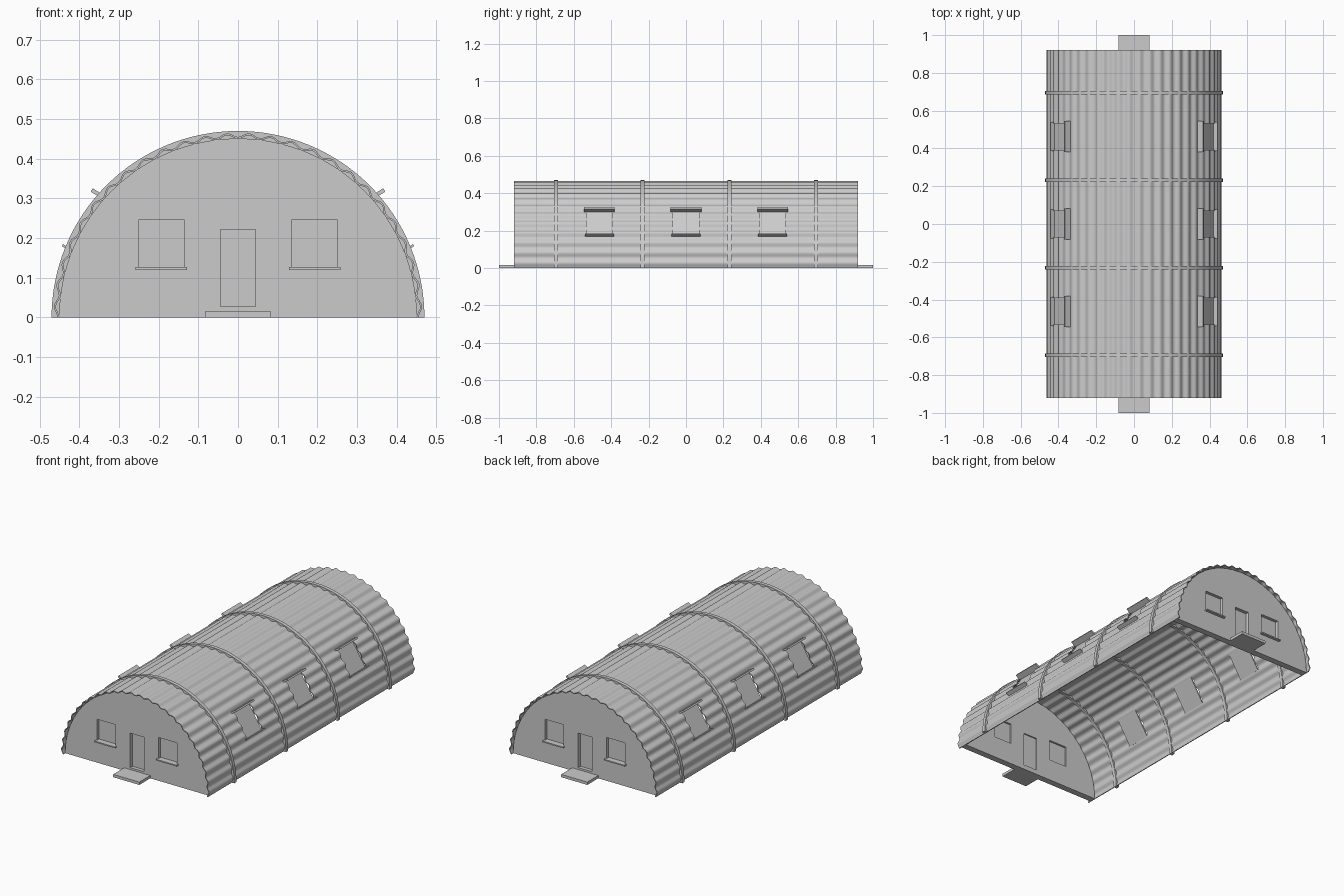
import bpy, bmesh, math
from mathutils import Matrix

if "Cube" in bpy.data.objects:
    bpy.data.objects.remove(bpy.data.objects["Cube"])

WAVES = 26
HALF = 0.92
WALL_OUT, WALL_IN = 0.902, 0.865
TILT = math.radians(32)


def make_object(name, bm):
    bmesh.ops.recalc_face_normals(bm, faces=bm.faces)
    me = bpy.data.meshes.new(name)
    bm.to_mesh(me)
    bm.free()
    ob = bpy.data.objects.new(name, me)
    bpy.context.collection.objects.link(ob)
    return ob


def boxes(name, specs):
    """Each spec: (x0, x1, y0, y1, z0, z1, angle about y)."""
    bm = bmesh.new()
    for x0, x1, y0, y1, z0, z1, ang in specs:
        m = (Matrix.Rotation(-ang, 4, 'Y')
             @ Matrix.Translation(((x0 + x1) / 2, (y0 + y1) / 2, (z0 + z1) / 2))
             @ Matrix.Diagonal((abs(x1 - x0), abs(y1 - y0), abs(z1 - z0), 1)))
        bmesh.ops.create_cube(bm, size=1, matrix=m)
    return make_object(name, bm)


def arch(name, outer, inner, y0, y1, n):
    """Half-ring vault with radius functions for outside and inside."""
    bm = bmesh.new()
    rings = []
    for i in range(n + 1):
        a = math.pi * i / n
        rings.append([bm.verts.new((r * math.cos(a), y, r * math.sin(a)))
                      for r, y in ((outer(a), y0), (outer(a), y1),
                                   (inner(a), y1), (inner(a), y0))])
    for p, q in zip(rings, rings[1:]):
        for k in range(4):
            bm.faces.new((p[k], p[(k + 1) % 4], q[(k + 1) % 4], q[k]))
    bm.faces.new(rings[0])
    bm.faces.new(rings[-1])
    return make_object(name, bm)


def cut(ob, cutter):
    mod = ob.modifiers.new("openings", 'BOOLEAN')
    mod.operation = 'DIFFERENCE'
    mod.solver = 'EXACT'
    mod.object = cutter
    bpy.context.view_layer.objects.active = ob
    bpy.ops.object.modifier_apply(modifier=mod.name)
    bpy.data.objects.remove(cutter)


def smooth(ob):
    bpy.ops.object.select_all(action='DESELECT')
    ob.select_set(True)
    bpy.context.view_layer.objects.active = ob
    bpy.ops.object.shade_smooth_by_angle(angle=math.radians(35))


# Corrugated roof shell with side window openings
def wave(a):
    return 0.460 - 0.005 * math.cos(2 * WAVES * a)


window_ys = (-0.463, 0, 0.463)
sides = (TILT, math.pi - TILT)
shell = arch("corrugated_shell", wave, lambda a: wave(a) - 0.005, -HALF, HALF, WAVES * 8)


def side_parts(r0, r1, width, t0, t1):
    out = []
    for ang in sides:
        s = 1 if ang < math.pi / 2 else -1
        for y in window_ys:
            out.append((r0, r1, y - width / 2, y + width / 2, s * t0, s * t1, ang))
    return out


cut(shell, boxes("cutter", side_parts(0.40, 0.52, 0.14, -0.077, 0.072)))
smooth(shell)

# Side window panes, hoods and sills
boxes("side_window_panes", side_parts(0.443, 0.449, 0.144, -0.079, 0.074))
boxes("side_window_hoods", side_parts(0.445, 0.483, 0.164, 0.072, 0.082))
boxes("side_window_sills", side_parts(0.443, 0.472, 0.154, -0.083, -0.077))

# Outer arch ribs
for i, y in enumerate((-0.695, -0.232, 0.232, 0.695)):
    smooth(arch(f"rib_{i + 1}", lambda a: 0.470, lambda a: 0.449, y - 0.01, y + 0.01, 64))

# End walls, doors, windows and steps
for label, s in (("front", -1), ("back", 1)):
    bm = bmesh.new()
    prof = [bm.verts.new((0.451 * math.cos(math.pi * i / 64), s * WALL_OUT,
                          0.451 * math.sin(math.pi * i / 64))) for i in range(65)]
    face = bm.faces.new(prof)
    ext = bmesh.ops.extrude_face_region(bm, geom=[face], use_keep_orig=True)
    bmesh.ops.translate(bm, vec=(0, s * (WALL_IN - WALL_OUT), 0),
                        verts=[v for v in ext["geom"] if isinstance(v, bmesh.types.BMVert)])
    wall = make_object(label + "_wall", bm)

    def ends(y0, y1, x0, x1, z0, z1):
        a, b = sorted((s * y0, s * y1))
        return (x0, x1, a, b, z0, z1, 0)

    win = ((-0.25, -0.134), (0.136, 0.252))
    win = ((-0.251, -0.135), (0.135, 0.251))
    holes = [ends(0.8, 1.0, -0.044, 0.044, 0.027, 0.222)]
    holes += [ends(0.8, 1.0, a, b, 0.125, 0.245) for a, b in win]
    cut(wall, boxes("cutter", holes))

    boxes(label + "_door", [ends(0.872, 0.882, -0.046, 0.046, 0.025, 0.224)])
    boxes(label + "_window_panes",
          [ends(0.876, 0.884, a - 0.002, b + 0.002, 0.123, 0.247) for a, b in win])
    boxes(label + "_window_sills",
          [ends(0.885, 0.918, a - 0.007, b + 0.007, 0.120, 0.127) for a, b in win])
    boxes(label + "_step", [ends(0.90, 1.0, -0.082, 0.082, 0, 0.016)])
